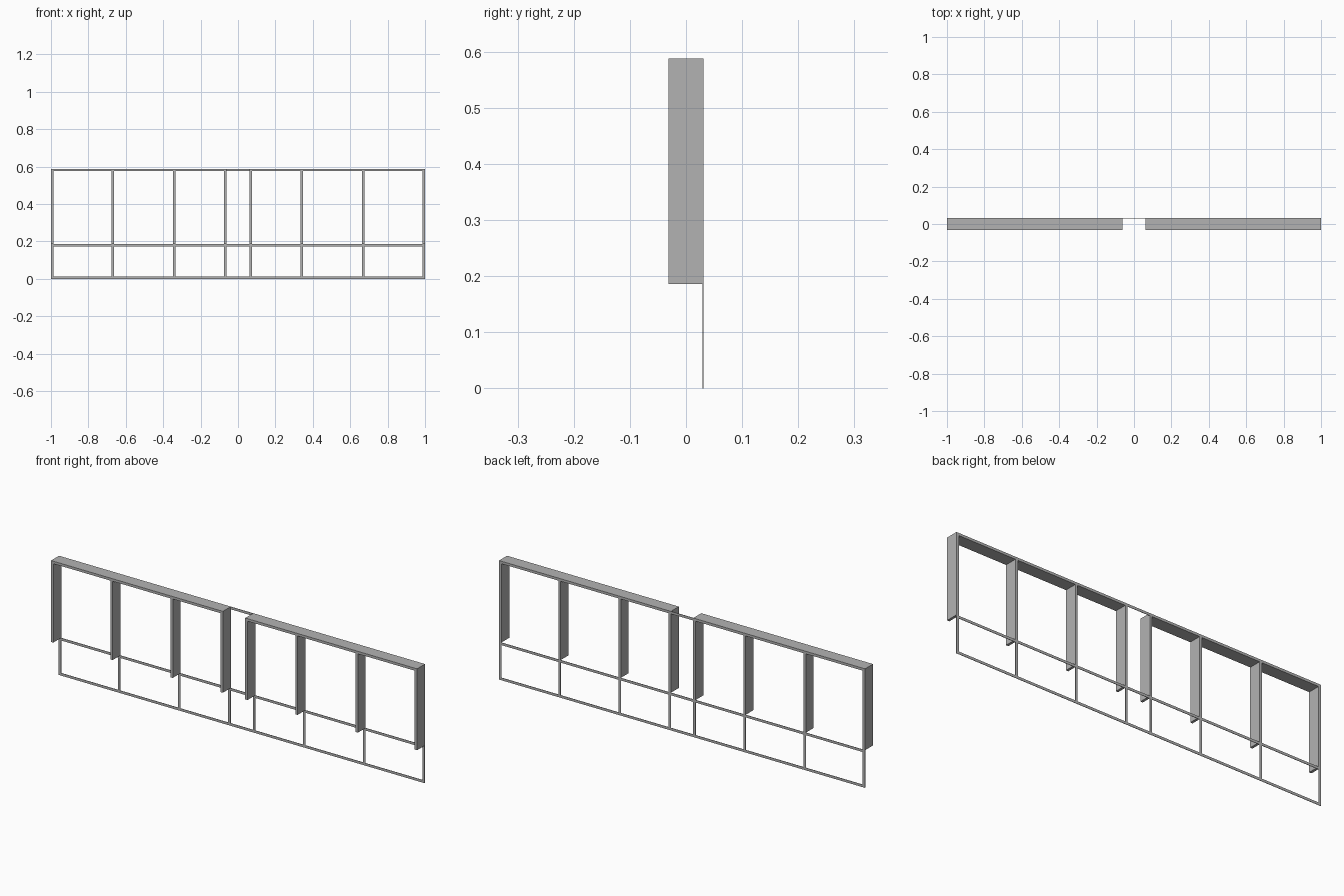
import bpy
import bmesh
from mathutils import Matrix

cube = bpy.data.objects.get("Cube")
if cube:
    bpy.data.objects.remove(cube, do_unlink=True)

grey = bpy.data.materials.new("plain_grey")
grey.use_nodes = True
colour = (0.45, 0.45, 0.45, 1)
grey.diffuse_color = colour
grey.node_tree.nodes["Principled BSDF"].inputs["Base Color"].default_value = colour

BAR = 0.0125                     # face width of every bar
HALF = 1.0                       # half of the overall length
TOP, MID = 0.588, 0.186          # top edges of the upper and middle rails
FRONT, BACK = -0.031, 0.031
SKIN = 0.002                     # thickness of the flat rear frame
POSTS = (0.0675, 0.341, 0.67, HALF - BAR / 2)


def box(name, x, y, z):
    """Box from three (low, high) spans."""
    bm = bmesh.new()
    spans = (x, y, z)
    centre = [(a + b) / 2 for a, b in spans]
    size = [b - a for a, b in spans]
    bmesh.ops.create_cube(
        bm, size=1, matrix=Matrix.Translation(centre) @ Matrix.Diagonal((*size, 1)))
    mesh = bpy.data.meshes.new(name)
    bm.to_mesh(mesh)
    bm.free()
    mesh.materials.append(grey)
    obj = bpy.data.objects.new(name, mesh)
    bpy.context.collection.objects.link(obj)
    return obj


# Flat rear frame: three full-length rails
rear = (BACK - SKIN, BACK)
for name, top in (("bottom_rail", BAR), ("middle_rail", MID), ("top_rail", TOP)):
    box(name, (-HALF, HALF), rear, (top - BAR, top))

# Posts: thin strips below, deep fins above, mirrored about the centre
deep = (FRONT, BACK)
for side, sign in (("left", 1), ("right", -1)):
    for i, px in enumerate(POSTS, 1):
        span = (sign * px - BAR / 2, sign * px + BAR / 2)
        box(f"{side}_lower_post_{i}", span, rear, (BAR, MID - BAR))
        box(f"{side}_fin_{i}", span, deep, (MID, TOP - BAR))

    # Deep top board over each half, leaving the centre gap open
    ends = sorted((sign * (POSTS[0] - BAR / 2), sign * HALF))
    box(f"{side}_top_board", ends, deep, (TOP - BAR, TOP))
